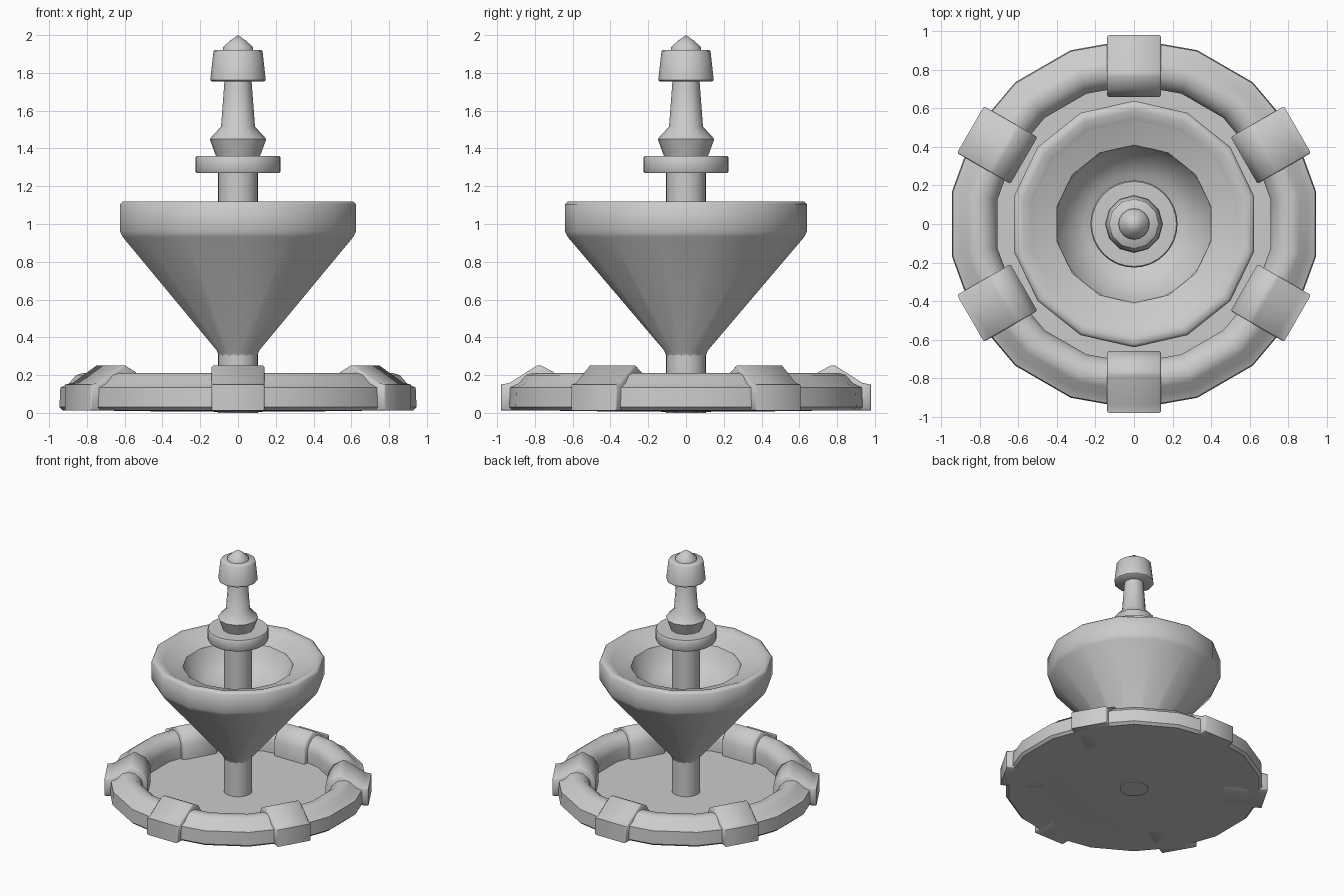
import bpy, bmesh, math
from mathutils import Matrix

cube = bpy.data.objects.get("Cube")
if cube:
    bpy.data.objects.remove(cube, do_unlink=True)

stone = bpy.data.materials.new("grey_stone")
stone.use_nodes = True
GREY = (0.6, 0.6, 0.6, 1)
stone.diffuse_color = GREY
stone.node_tree.nodes["Principled BSDF"].inputs["Base Color"].default_value = GREY


def finish(name, bm, angle):
    """Clean the mesh, make an object and shade it smooth between sharp edges."""
    bmesh.ops.remove_doubles(bm, verts=bm.verts, dist=0.0005)
    bmesh.ops.recalc_face_normals(bm, faces=bm.faces)
    mesh = bpy.data.meshes.new(name)
    bm.to_mesh(mesh)
    bm.free()
    mesh.materials.append(stone)
    obj = bpy.data.objects.new(name, mesh)
    bpy.context.collection.objects.link(obj)
    bpy.ops.object.select_all(action="DESELECT")
    obj.select_set(True)
    bpy.context.view_layer.objects.active = obj
    bpy.ops.object.shade_smooth_by_angle(angle=math.radians(angle))
    return obj


def lathe(name, profile, sides, angle=42, closed=False):
    """Turn a (radius, height) profile about z, with a corner facing the front."""
    bm = bmesh.new()
    rings = []
    for i in range(sides):
        a = 2 * math.pi * i / sides - math.pi / 2
        rings.append([bm.verts.new((r * math.cos(a), r * math.sin(a), z)) for r, z in profile])
    count = len(profile)
    for i in range(sides):
        one, two = rings[i], rings[(i + 1) % sides]
        for j in range(count if closed else count - 1):
            k = (j + 1) % count
            bm.faces.new((one[j], two[j], two[k], one[k]))
    return finish(name, bm, angle)


# Pool floor and its surrounding kerb
lathe("pool_floor", [(0, 0.005), (0.64, 0.01), (0.74, 0.015), (0.74, 0.03), (0, 0.03)], 18)
lathe("pool_kerb", [(0.66, 0.012), (0.94, 0.012), (0.96, 0.03), (0.955, 0.135), (0.91, 0.155),
                    (0.87, 0.2), (0.83, 0.212), (0.78, 0.205), (0.735, 0.165), (0.72, 0.12),
                    (0.72, 0.025)], 18, closed=True)

# Six blocks clasping the kerb
block_profile = [(0.66, 0.012), (0.98, 0.012), (0.98, 0.15), (0.935, 0.158),
                 (0.79, 0.25), (0.765, 0.25), (0.70, 0.215), (0.66, 0.15)]
for n in range(6):
    bm = bmesh.new()
    face = bm.faces.new([bm.verts.new((r, -0.14, z)) for r, z in block_profile])
    extruded = bmesh.ops.extrude_face_region(bm, geom=[face])["geom"]
    bmesh.ops.translate(bm, vec=(0, 0.28, 0),
                        verts=[v for v in extruded if isinstance(v, bmesh.types.BMVert)])
    ends = [e for e in bm.edges if abs(e.verts[0].co.y - e.verts[1].co.y) < 0.01]
    bmesh.ops.bevel(bm, geom=ends, offset=0.008, segments=1, affect="EDGES")
    bmesh.ops.rotate(bm, verts=bm.verts, matrix=Matrix.Rotation(math.radians(30 + 60 * n), 3, "Z"))
    finish(f"kerb_block_{n + 1}", bm, 50)

# Central column and the collar above the bowl
lathe("column", [(0, 0), (0.105, 0), (0.105, 1.29), (0, 1.29)], 32)
lathe("collar", [(0, 1.27), (0.22, 1.27), (0.226, 1.28), (0.226, 1.35), (0.22, 1.36), (0, 1.36)], 32)

# Bowl: outer cone, rounded rim, sloping lip and hollow centre
lathe("bowl", [(0, 0.26), (0.09, 0.26), (0.115, 0.33), (0.625, 0.93), (0.64, 0.96), (0.64, 1.105),
               (0.625, 1.12), (0.59, 1.12), (0.54, 1.095)], 14, 50)
lathe("bowl_lip", [(0.59, 1.118), (0.54, 1.095), (0.41, 1.05)], 14, 50)
lathe("bowl_hollow", [(0.41, 1.05), (0.36, 0.94), (0.26, 0.86), (0.1, 0.82)], 18, 50)

# Finial: turned neck, cap and pointed tip
lathe("finial_neck", [(0, 1.355), (0.115, 1.355), (0.15, 1.45), (0.09, 1.515), (0.07, 1.78), (0, 1.78)], 12, 60)
lathe("finial_cap", [(0, 1.755), (0.14, 1.755), (0.147, 1.762), (0.13, 1.915), (0.122, 1.922), (0, 1.922)], 12, 50)
lathe("finial_tip", [(0, 1.91), (0.082, 1.915), (0.078, 1.938), (0.04, 1.972), (0, 2.0)], 16, 60)
